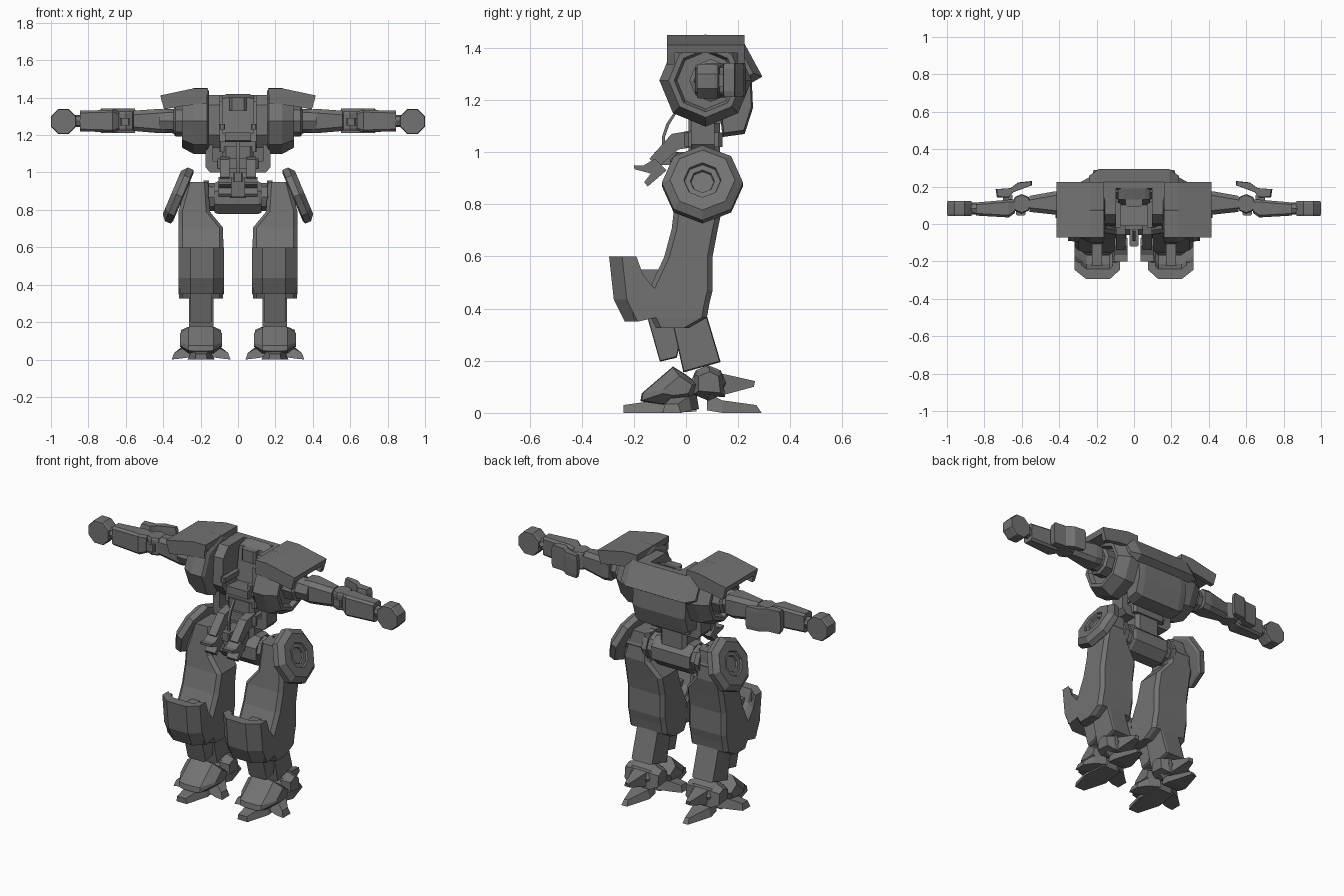
import bpy, bmesh, math
from mathutils import Matrix, Vector

grey = bpy.data.materials.new("dark grey metal")
grey.diffuse_color = (0.17, 0.17, 0.17, 1)


def loft(name, sections, mirror=True, matrix=None):
    """Skin a list of matching 3D rings, cap both ends, optionally mirror in x."""
    bm = bmesh.new()
    rings = [[bm.verts.new(p) for p in s] for s in sections]
    n = len(rings[0])
    for a, b in zip(rings, rings[1:]):
        for i in range(n):
            j = (i + 1) % n
            bm.faces.new((a[i], a[j], b[j], b[i]))
    bm.faces.new(rings[0][::-1])
    bm.faces.new(rings[-1])
    bmesh.ops.recalc_face_normals(bm, faces=bm.faces)
    if matrix:
        bm.transform(matrix)
    me = bpy.data.meshes.new(name)
    bm.to_mesh(me)
    bm.free()
    me.materials.append(grey)
    ob = bpy.data.objects.new(name, me)
    bpy.context.collection.objects.link(ob)
    if mirror:
        ob.modifiers.new("Mirror", 'MIRROR')
    return ob


def place(axis, pos, u, v):
    return {'x': (pos, u, v), 'y': (u, pos, v), 'z': (u, v, pos)}[axis]


def prism(name, axis, pts, levels, mirror=True, matrix=None):
    """Extrude a 2D profile; each level is (position, scale, shift_u, shift_v)."""
    cu = (min(p[0] for p in pts) + max(p[0] for p in pts)) / 2
    cv = (min(p[1] for p in pts) + max(p[1] for p in pts)) / 2
    secs = []
    for lv in levels:
        pos, s, du, dv = (tuple(lv) + (1, 0, 0)[len(lv) - 1:])[:4]
        secs.append([place(axis, pos, cu + (u - cu) * s + du, cv + (v - cv) * s + dv)
                     for u, v in pts])
    return loft(name, secs, mirror, matrix)


def ngon(cu, cv, r, n=8, turn=0.0):
    return [(cu + r * math.cos(math.pi / 2 + turn + i * 2 * math.pi / n),
             cv + r * math.sin(math.pi / 2 + turn + i * 2 * math.pi / n)) for i in range(n)]


def crect(u0, u1, v0, v1, c=0.015):
    return [(u0 + c, v0), (u1 - c, v0), (u1, v0 + c), (u1, v1 - c),
            (u1 - c, v1), (u0 + c, v1), (u0, v1 - c), (u0, v0 + c)]


def bar(name, axis, rects, c=0.015, mirror=True):
    """Loft chamfered rectangles (pos, u0, u1, v0, v1)."""
    return loft(name, [[place(axis, r[0], u, v) for u, v in crect(*r[1:], c)] for r in rects], mirror)


def box(name, x0, x1, y0, y1, z0, z1, mirror=True, c=0.006):
    return bar(name, 'z', [(z0, x0, x1, y0, y1), (z1, x0, x1, y0, y1)], c, mirror)


# --- torso: back shell and open cockpit
prism("upper_back_plate", 'x', [(.19, 1.415), (.225, 1.415), (.293, 1.29), (.25, 1.265), (.17, 1.30)],
      [(-.24, .75, -.02), (-.19, 1), (.19, 1), (.24, .75, -.02)], False)
prism("lower_back_shell", 'x', [(.17, 1.38), (.25, 1.33), (.257, 1.17), (.225, 1.07), (.14, 1.058), (.13, 1.15)],
      [(-.17, .9), (-.13, 1), (.13, 1), (.17, .9)], False)
prism("cockpit_side_wall", 'x', [(-.01, 1.20), (.0, 1.36), (.05, 1.415), (.2, 1.415), (.2, 1.13), (.04, 1.13)],
      [(.095, 1), (.165, 1)])
box("cockpit_floor", -.1, .1, .02, .2, 1.11, 1.165, False)
prism("seat_cushion", 'x', [(-.01, 1.17), (-.01, 1.215), (.15, 1.20), (.15, 1.16)],
      [(-.07, 1), (.07, 1)], False)
prism("seat_back", 'x', [(.10, 1.2), (.13, 1.40), (.19, 1.42), (.20, 1.2)],
      [(-.085, .9), (-.06, 1), (.06, 1), (.085, .9)], False)
box("head_rest", -.045, .045, .09, .15, 1.33, 1.40, False, .012)
box("arm_rest", .07, .10, -.02, .12, 1.23, 1.26)

# --- shoulders
prism("shoulder_drum", 'x', ngon(.075, 1.275, .177),
      [(.155, .9), (.165, 1), (.235, 1), (.30, .80), (.30, .68), (.275, .62)])
prism("shoulder_joint", 'x', ngon(.095, 1.275, .082),
      [(.22, 1), (.335, 1), (.345, .8), (.42, .75)])
prism("shoulder_pad_top", 'y', [(.16, 1.45), (.235, 1.45), (.415, 1.412), (.408, 1.38), (.235, 1.415), (.16, 1.415)],
      [(-.072,), (.225,)])
for side, a, b in (("front", -.072, -.045), ("rear", .198, .225)):
    prism("shoulder_pad_%s_flange" % side, 'y',
          [(.165, 1.43), (.235, 1.43), (.411, 1.395), (.395, 1.337), (.30, 1.355), (.165, 1.37)], [(a,), (b,)])

# --- arms
bar("upper_arm", 'x', [(.375, .05, .175, 1.215, 1.335), (.42, .05, .175, 1.21, 1.34), (.56, .065, .15, 1.222, 1.33)], .022)
prism("elbow_joint", 'z', ngon(.60, .108, .052), [(1.225, .9), (1.235, 1), (1.315, 1), (1.325, .9)])
box("elbow_pin", .58, .63, .045, .08, 1.25, 1.292)
bar("forearm", 'x', [(.635, .06, .13, 1.225, 1.325), (.67, .035, .13, 1.215, 1.335),
                     (.845, .045, .115, 1.22, 1.33)], .012)
prism("elbow_guard", 'z', [(.545, .23), (.62, .222), (.66, .192), (.74, .186), (.733, .143), (.67, .142), (.645, .17), (.545, .207)],
      [(1.212, .93), (1.235, 1), (1.32, 1), (1.342, .93)])
box("elbow_guard_bracket", .65, .70, .11, .16, 1.25, 1.30)
prism("wrist", 'x', ngon(.083, 1.275, .033), [(.835,), (.88,)])
prism("fist", 'y', ngon(.933, 1.272, .0725, 8, math.pi / 8), [(.043, .95), (.055, 1), (.11, 1), (.122, .95)])

# --- waist and pilot foot controls
box("waist_column", -.085, .085, .01, .13, .92, 1.14, False, .02)
box("waist_collar", -.11, .11, -.005, .14, 1.02, 1.075, False, .015)
prism("waist_bracket", 'y', [(.08, 1.0), (.15, 1.0), (.175, 1.03), (.175, 1.14), (.135, 1.15), (.135, 1.06), (.08, 1.06)],
      [(.02,), (.11,)])
prism("foot_rest_arm", 'x', [(.03, 1.085), (-.055, 1.07), (-.14, .975), (-.11, .94), (-.03, 1.01), (.03, 1.02)],
      [(.045,), (.095,)])
prism("foot_pedal", 'x', [(-.2, .95), (-.165, .948), (-.12, .975), (-.075, .93), (-.147, .868), (-.16, .885), (-.135, .918), (-.198, .935)],
      [(.035,), (.105,)])
prism("crotch_guard", 'x', [(-.03, 1.0), (-.06, .97), (-.05, .87), (.03, .86), (.03, 1.0)],
      [(-.06, .85), (-.04, 1), (.04, 1), (.06, .85)], False)
prism("control_stick", 'x', [(-.037, 1.165), (-.075, 1.11), (-.092, 1.06), (-.09, .98), (-.078, .98), (-.08, 1.06), (-.064, 1.105), (-.03, 1.16)],
      [(-.007,), (.007,)], False)
box("control_stick_base", -.025, .025, -.12, -.03, .95, 1.0, False)

# --- hips
prism("pelvis_drum", 'x', ngon(.065, .865, .093, 8, math.pi / 8),
      [(-.125, .92), (-.11, 1), (.11, 1), (.125, .92)], False)
prism("hip_axle", 'x', ngon(.065, .87, .075),
      [(.10, 1), (.155, 1), (.155, 1.15), (.185, 1.15), (.185, .95), (.31, .95)])
tilt = Matrix.Translation(Vector((.322, .063, .88))) @ Matrix.Rotation(-math.radians(23), 4, 'Y')
prism("hip_disc", 'x', ngon(0, 0, .156),
      [(-.032, .9), (-.025, 1), (.008, 1), (.034, .80), (.034, .46), (.022, .44), (.022, .30), (.012, .28)],
      True, tilt)

# --- legs
bar("thigh", 'z', [(.325, .08, .315, -.115, .01), (.365, .078, .318, -.135, .08), (.42, .078, .318, -.155, .09),
                   (.47, .078, .318, -.143, .102), (.60, .078, .318, -.083, .102), (.705, .08, .318, -.055, .122),
                   (.79, .15, .318, -.045, .14), (.95, .16, .275, -.025, .125)], .02)
prism("knee_shield", 'x', [(-.295, .60), (-.24, .60), (-.215, .53), (-.165, .47), (-.16, .367), (-.235, .35), (-.277, .435)],
      [(.075, 1, .05), (.13, 1), (.255, 1), (.318, 1, .05)])
prism("knee_shield_wing", 'x', [(-.245, .60), (-.205, .60), (-.2, .53), (-.15, .48), (-.15, .37), (-.2, .36)],
      [(.078,), (.115,)])
prism("knee_shield_outer_wing", 'x', [(-.245, .60), (-.205, .60), (-.2, .53), (-.15, .48), (-.15, .37), (-.2, .36)],
      [(.28,), (.316,)])
box("knee_strut", .17, .225, -.25, -.08, .49, .55)
prism("shin_plate", 'x', [(-.155, .39), (-.10, .196), (-.035, .212), (.0, .38)], [(.14, .95), (.15, 1), (.245, 1), (.255, .95)])
prism("shin", 'x', [(-.06, .38), (-.01, .155), (.133, .195), (.078, .38)], [(.13, .95), (.142, 1), (.25, 1), (.262, .95)])

# --- feet
prism("ankle_joint", 'x', ngon(.085, .115, .068), [(.12, .75), (.145, 1), (.25, 1), (.275, .75)])
prism("instep_cover", 'x', [(-.175, .045), (-.17, .075), (-.05, .178), (-.005, .15), (.05, .11), (.02, .045), (-.09, .03)],
      [(.085, .5, .03, .0), (.13, .95), (.165, 1), (.23, 1), (.265, .95), (.31, .5, .03, .0)])
prism("ankle_flap", 'x', [(.03, .07), (.03, .15), (.09, .175), (.14, .15), (.15, .06)],
      [(.09, .7), (.13, 1), (.265, 1), (.305, .7)])
loft("front_toe", [[(.165, -.24, 0), (.23, -.24, 0), (.225, -.24, .03), (.17, -.24, .03)],
                   [(.125, -.10, 0), (.27, -.10, 0), (.245, -.10, .05), (.15, -.10, .05)],
                   [(.14, .04, .005), (.255, .04, .005), (.245, .04, .05), (.15, .04, .05)]])
loft("heel_toe", [[(.14, .08, .01), (.255, .08, .01), (.245, .08, .075), (.15, .08, .075)],
                  [(.135, .14, 0), (.26, .14, 0), (.245, .14, .048), (.15, .14, .048)],
                  [(.18, .29, 0), (.215, .29, 0), (.21, .27, .03), (.185, .27, .03)]])
loft("heel_spur", [[(.15, .13, .065), (.245, .13, .065), (.24, .14, .15), (.155, .14, .15)],
                   [(.18, .26, .10), (.215, .26, .10), (.21, .265, .122), (.185, .265, .122)]])
for name, s in (("outer_toe", 1), ("inner_toe", -1)):
    loft(name, [[(.197 + s * a, y, z) for a, y, z in ring] for ring in (
        [(.04, -.07, .015), (.04, .05, .015), (.04, .04, .075), (.04, -.05, .075)],
        [(.11, -.09, .005), (.11, .02, .01), (.11, .01, .062), (.11, -.06, .055)],
        [(.157, -.09, 0), (.157, -.02, 0), (.145, -.03, .035), (.145, -.08, .035)])])
